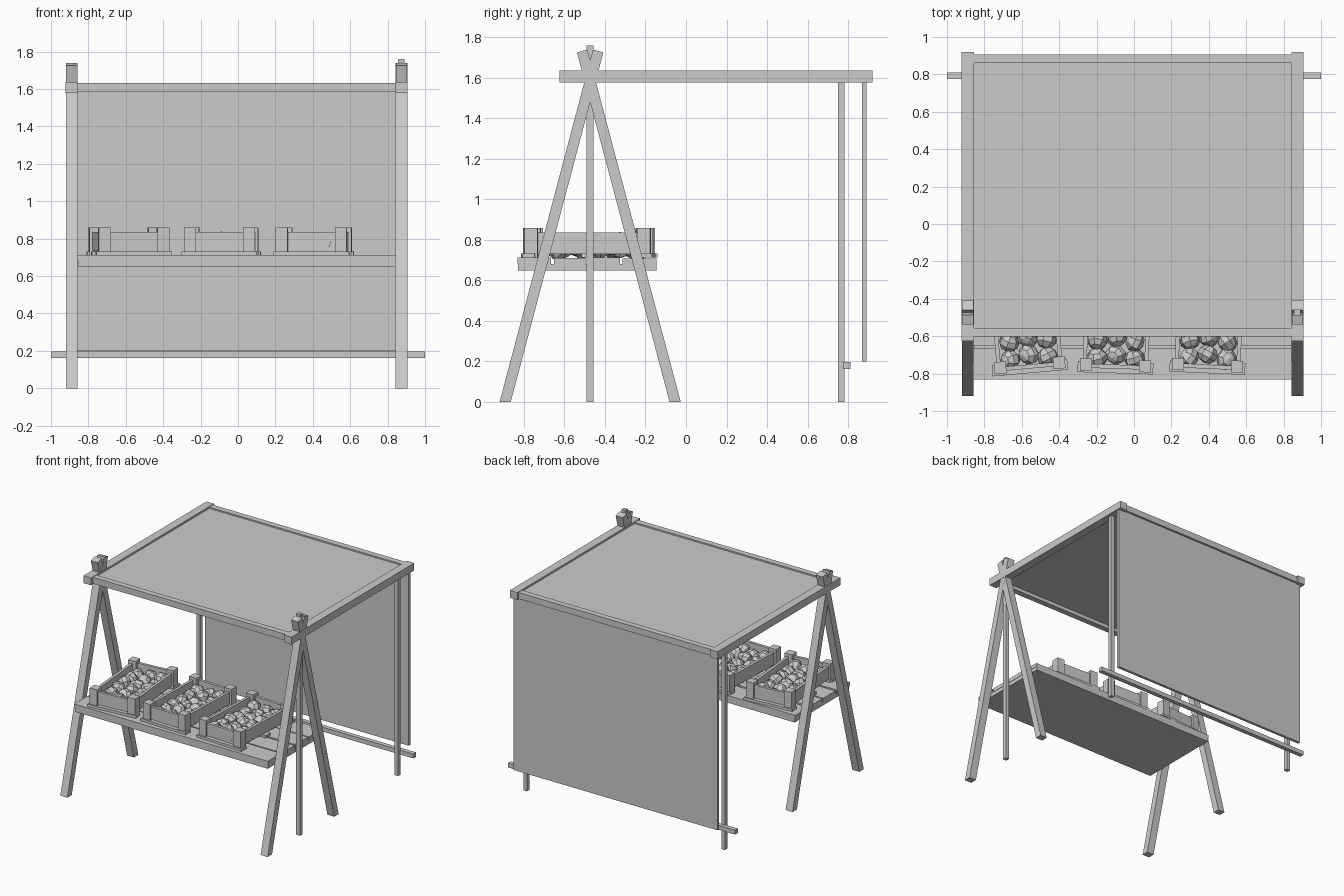
import bpy, bmesh, math, random
from mathutils import Matrix, Vector, Euler

if "Cube" in bpy.data.objects:
    bpy.data.objects.remove(bpy.data.objects["Cube"])

random.seed(4)


def finish(name, bm):
    bmesh.ops.recalc_face_normals(bm, faces=bm.faces)
    mesh = bpy.data.meshes.new(name)
    bm.to_mesh(mesh)
    bm.free()
    ob = bpy.data.objects.new(name, mesh)
    bpy.context.collection.objects.link(ob)
    return ob


def add_box(bm, x0, x1, y0, y1, z0, z1):
    m = Matrix.Translation(((x0 + x1) / 2, (y0 + y1) / 2, (z0 + z1) / 2))
    m = m @ Matrix.Diagonal((x1 - x0, y1 - y0, z1 - z0, 1))
    bmesh.ops.create_cube(bm, size=1, matrix=m)


def box(name, *bounds):
    bm = bmesh.new()
    add_box(bm, *bounds)
    return finish(name, bm)


def prism(name, profile, x0, x1):
    """Extrude a (y, z) profile along x."""
    bm = bmesh.new()
    face = bm.faces.new([bm.verts.new((x0, y, z)) for y, z in profile])
    ext = bmesh.ops.extrude_face_region(bm, geom=[face])["geom"]
    bmesh.ops.translate(bm, vec=(x1 - x0, 0, 0),
                        verts=[v for v in ext if isinstance(v, bmesh.types.BMVert)])
    return finish(name, bm)


# Crossed legs, side rails and back posts on both sides
APEX = -0.473
LEG = [(-0.92, 0), (-0.865, 0), (-0.408, 1.725), (-0.459, 1.739)]
for side, x in (("left", -0.889), ("right", 0.874)):
    prism(side + "_front_leg", LEG, x - 0.031, x + 0.031)
    prism(side + "_rear_leg", [(2 * APEX - y, z) for y, z in LEG], x - 0.03, x + 0.03)
    box(side + "_roof_rail", x - 0.033, x + 0.033, -0.625, 0.92, 1.578, 1.637)
for side, x in (("left", -0.875), ("right", 0.868)):
    box(side + "_back_post", x - 0.016, x + 0.016, 0.75, 0.783, 0, 1.58)
box("right_centre_post", 0.855, 0.889, -0.49, -0.457, 0, 1.76)

# Roof frame, cloths and lower crossbar
box("front_roof_rail", -0.86, 0.845, -0.602, -0.555, 1.583, 1.633)
box("back_roof_rail", -0.86, 0.845, 0.86, 0.907, 1.583, 1.633)
box("roof_cloth", -0.86, 0.845, -0.56, 0.865, 1.612, 1.622)
box("back_cloth", -0.9, 0.895, 0.868, 0.89, 0.2, 1.59)
box("back_crossbar", -1, 1, 0.776, 0.811, 0.162, 0.197)

# Table: solid base with four planks
box("table_base", -0.855, 0.842, -0.828, -0.145, 0.65, 0.682)
bm = bmesh.new()
for y0, y1, top in ((-0.832, -0.665, 0.712), (-0.652, -0.496, 0.71),
                    (-0.484, -0.326, 0.712), (-0.314, -0.145, 0.708)):
    add_box(bm, -0.86, 0.845, y0, y1, 0.68, top)
finish("table_planks", bm)


def crate(index, cx, cy, angle):
    place = Matrix.Translation((cx, cy, 0.712)) @ Matrix.Rotation(math.radians(angle), 4, 'Z')
    w, d = 0.19, 0.31
    bm = bmesh.new()
    # Bottom slats, floor and corner posts
    for y in (-d + 0.02, 0, d - 0.02):
        add_box(bm, -w - 0.012, w + 0.012, y - 0.03, y + 0.03, 0, 0.02)
    add_box(bm, -w + 0.02, w - 0.02, -d + 0.02, d - 0.02, 0.018, 0.03)
    for sx in (-1, 1):
        for sy in (-1, 1):
            px, py = sx * (w - 0.032), sy * (d - 0.032)
            add_box(bm, px - 0.032, px + 0.032, py - 0.032, py + 0.032, 0, 0.147)
        # Side and end boards
        add_box(bm, sx * (w - 0.025) - 0.011, sx * (w - 0.025) + 0.011,
                -d + 0.03, d - 0.03, 0.024, 0.124)
        add_box(bm, -w + 0.03, w - 0.03, sx * (d - 0.025) - 0.011,
                sx * (d - 0.025) + 0.011, 0.024, 0.124)
    finish(f"crate_{index}", bm).matrix_world = place
    # Faceted produce heaped inside
    bm = bmesh.new()
    for i in range(3):
        for j in range(6):
            pos = Vector(((i - 1) * 0.1, (j - 2.5) * 0.092 + (i % 2) * 0.02 - 0.01,
                          random.uniform(0.048, 0.07)))
            rot = Euler([random.uniform(0, 6.28) for _ in range(3)]).to_matrix().to_4x4()
            size = Matrix.Diagonal((random.uniform(0.055, 0.066), 0.056, 0.05, 1))
            bmesh.ops.create_uvsphere(bm, u_segments=7, v_segments=5, radius=1,
                                      matrix=Matrix.Translation(pos) @ rot @ size)
    finish(f"produce_{index}", bm).matrix_world = place


crate(1, -0.582, -0.478, 5)
crate(2, -0.09, -0.478, -1.8)
crate(3, 0.405, -0.478, -2.5)
